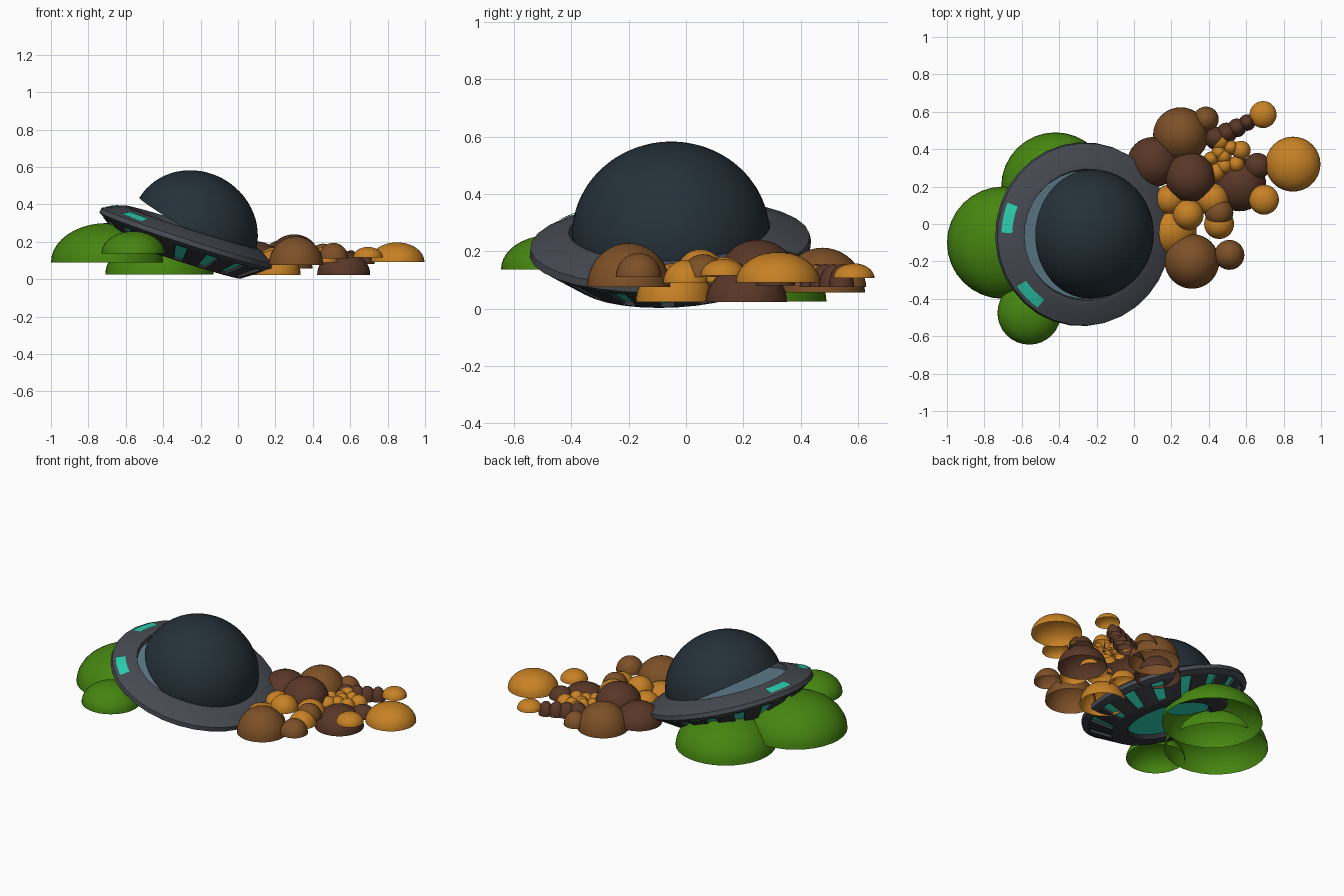
import bpy, bmesh, math, random
from mathutils import Matrix

if "Cube" in bpy.data.objects:
    bpy.data.objects.remove(bpy.data.objects["Cube"])


def mat(name, *rgb):
    m = bpy.data.materials.new(name)
    m.diffuse_color = (*rgb, 1)
    m.use_nodes = True
    m.node_tree.nodes["Principled BSDF"].inputs["Base Color"].default_value = m.diffuse_color
    return m


GREEN = mat("leaf_green", 0.06, 0.235, 0.005)
ORANGE = mat("autumn_orange", 0.57, 0.22, 0.018)
TAN = mat("tan_brown", 0.205, 0.08, 0.02)
DARK = mat("dark_brown", 0.10, 0.038, 0.02)
GREY = mat("rim_grey", 0.063, 0.07, 0.085)
BLACK = mat("underside_grey", 0.032, 0.034, 0.04)
TEAL = mat("teal_light", 0.025, 0.62, 0.43)
GLASS = mat("dark_glass", 0.018, 0.03, 0.04)
INNER = mat("steel_blue", 0.115, 0.205, 0.26)
rad = math.radians


def finish(bm, name, mats, matrix=Matrix(), angle=30):
    me = bpy.data.meshes.new(name)
    bm.to_mesh(me)
    bm.free()
    me.transform(matrix)
    ob = bpy.data.objects.new(name, me)
    bpy.context.collection.objects.link(ob)
    for m in mats:
        me.materials.append(m)
    bpy.ops.object.select_all(action='DESELECT')
    ob.select_set(True)
    bpy.context.view_layer.objects.active = ob
    bpy.ops.object.shade_smooth_by_angle(angle=rad(angle))
    return ob


def lathe(profile, seg=32, start=0.0, span=2 * math.pi):
    """Spin a (radius, height) profile; returns bmesh, face rows and vertex rings."""
    bm = bmesh.new()
    n = seg if span > 6.2 else seg + 1
    rings = [[bm.verts.new((r * math.cos(start + span * i / seg),
                            r * math.sin(start + span * i / seg), z))
              for i in range(n)] for r, z in profile]
    rows = [[bm.faces.new((a[i], a[(i + 1) % n], b[(i + 1) % n], b[i]))
             for i in range(seg)] for a, b in zip(rings, rings[1:])]
    return bm, rows, rings


def half_dome(name, m, radius, height, matrix, seg=32, rows=10):
    """Open-bottomed half ellipsoid."""
    steps = [i / rows * math.pi / 2 for i in range(rows)]
    bm, _, rings = lathe([(radius * math.cos(t), height * math.sin(t))
                          for t in steps], seg)
    top, r = bm.verts.new((0, 0, height)), rings[-1]
    for i in range(seg):
        bm.faces.new((r[i], r[(i + 1) % seg], top))
    return finish(bm, name, [m], matrix, 40)


def pose(x, y, z, tilt, roll):
    return (Matrix.Translation((x, y, z)) @ Matrix.Rotation(rad(roll), 4, 'X')
            @ Matrix.Rotation(rad(tilt), 4, 'Y'))


SAUCER = pose(-0.27, -0.055, 0.219, 17.8, 2.5)
PHASE = rad(-98.6)

# Upper rim ring, from the outer underside to the cockpit lip
bm, _, _ = lathe([(0.46, -0.03), (0.492, -0.012), (0.488, 0.014), (0.38, 0.062),
                  (0.352, 0.064), (0.34, 0.02)], 32, PHASE)
finish(bm, "saucer_rim", [GREY], SAUCER)

# Underside cone with sixteen recessed lights and a recessed glowing belly
bm, rows, rings = lathe([(0.24, -0.095), (0.25, -0.12), (0.338, -0.118),
                         (0.465, -0.03)], 32, PHASE)
belly = bm.faces.new(list(reversed(rings[0])))
belly.material_index = 1
lights = rows[2][::2]
bm.normal_update()
bmesh.ops.inset_individual(bm, faces=lights, thickness=0.013)
bmesh.ops.inset_individual(bm, faces=lights, thickness=0.0005, depth=-0.015)
for f in lights:
    f.material_index = 1
finish(bm, "saucer_underside", [BLACK, TEAL], SAUCER)

# Cockpit floor
bm = bmesh.new()
bmesh.ops.create_circle(bm, cap_ends=True, segments=32, radius=0.345)
finish(bm, "cockpit_floor", [INNER], SAUCER @ Matrix.Translation((0, 0, 0.035)))

# Light plates on the sloping rim top
for k in range(2):
    strip = [(r, 0.067 - (r - 0.38) * 0.444) for r in (0.47, 0.417)]
    bm, _, _ = lathe(strip, 4, rad(158 + 57.5 * k), rad(20))
    finish(bm, f"rim_light_{k + 1}", [TEAL], SAUCER)

# Raised canopy
half_dome("canopy", GLASS, 0.345, 0.318, pose(-0.232, -0.053, 0.257, 31, 3), 48, 16)

# Shrubs and puffs: colour, height/radius ratio, then (x, y, base z, radius)
MOUNDS = {
    "green_bush": (GREEN, 0.7, [(-.70, -.10, .09, .30), (-.42, .20, .024, .29),
                                (-.56, -.475, .137, .17)]),
    "tan_puff": (TAN, 1.05, [(.25, .476, .057, .148), (.31, -.20, .075, .146),
                             (.51, -.165, .11, .08), (.455, .06, .11, .076)]),
    "dark_puff": (DARK, 0.9, [(.10, .33, .08, .135), (.30, .25, .12, .133),
                              (.565, .21, .023, .142), (.66, .31, .08, .07)]),
    "orange_puff": (ORANGE, 0.72, [(.85, .32, .091, .147), (.69, .585, .106, .072),
                                   (.695, .13, .115, .08)]),
    "tall_orange_puff": (ORANGE, 1.0, [(.20, -.04, .023, .135), (.19, .13, .09, .08),
                                       (.29, .05, .125, .082), (.42, .13, .092, .088),
                                       (.455, 0, .09, .08)]),
}
for name, (m, ratio, items) in MOUNDS.items():
    for i, (x, y, z, r) in enumerate(items):
        half_dome(f"{name}_{i + 1}", m, r, r * ratio, Matrix.Translation((x, y, z)))

# Small puffs: a dark row along the back edge and an orange scatter in the middle
random.seed(4)
for i in range(5):
    half_dome(f"back_puff_{i + 1}", TAN if i == 0 else DARK, 0.068 - 0.006 * i, 0.08,
              Matrix.Translation((0.385 + 0.055 * i, 0.56 if i == 0 else 0.43 + 0.028 * i,
                                  0.075)), 24, 8)
for i in range(9):
    a = i * 2.4
    d = 0.035 * math.sqrt(i)
    half_dome(f"small_orange_puff_{i + 1}", ORANGE, random.uniform(0.038, 0.055), 0.055,
              Matrix.Translation((0.48 + d * math.cos(a), 0.36 + d * math.sin(a), 0.095)),
              24, 8)
